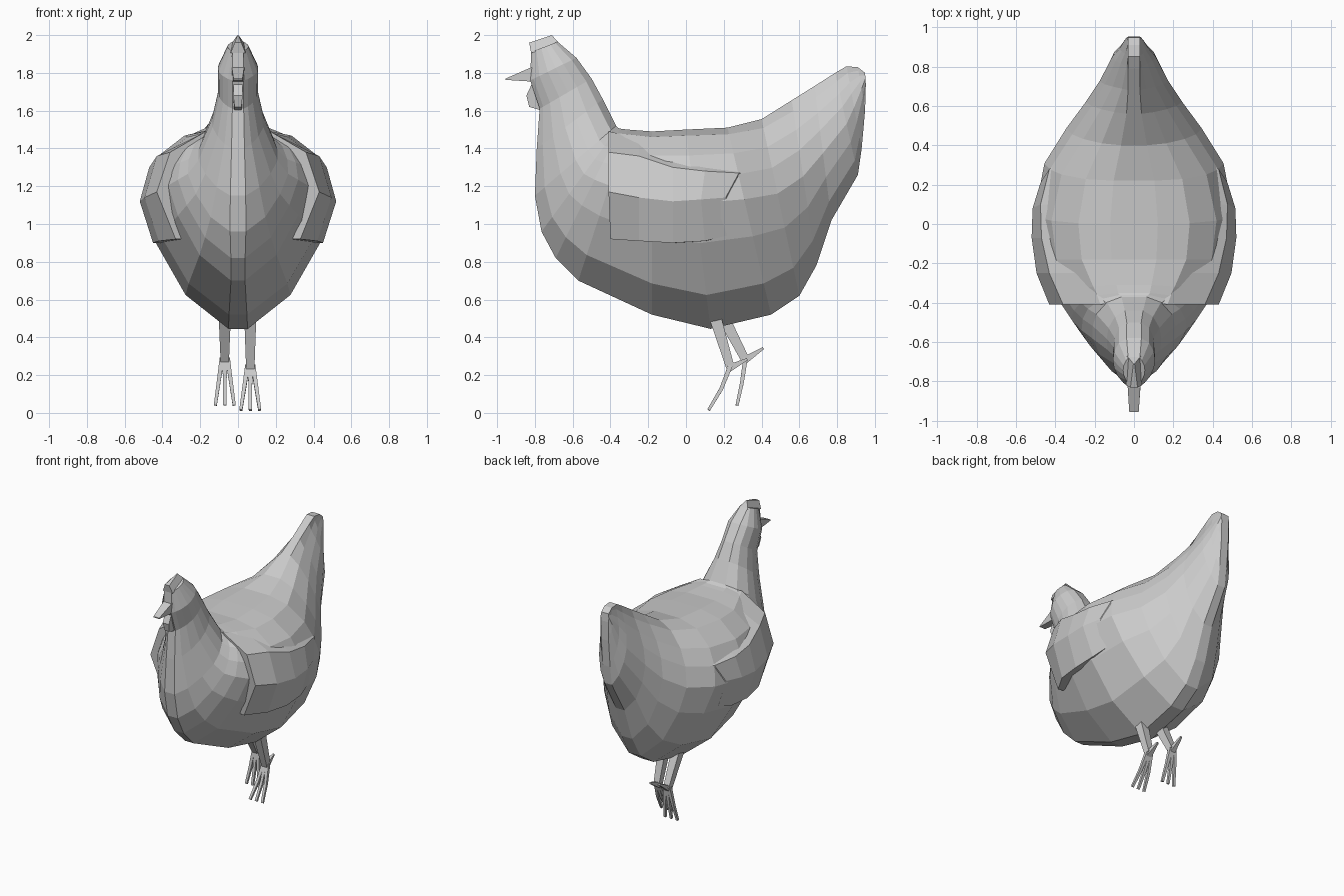
import bpy
import bmesh
from mathutils import Vector


def make(name, verts, faces):
    me = bpy.data.meshes.new(name)
    me.from_pydata([tuple(v) for v in verts], [], faces)
    bm = bmesh.new()
    bm.from_mesh(me)
    bmesh.ops.recalc_face_normals(bm, faces=bm.faces)
    bm.to_mesh(me)
    bm.free()
    ob = bpy.data.objects.new(name, me)
    bpy.context.collection.objects.link(ob)
    return ob


def loft(name, rings):
    n = len(rings[0])
    verts = [v for r in rings for v in r]
    faces = [(i * n + j, i * n + (j + 1) % n, (i + 1) * n + (j + 1) % n, (i + 1) * n + j)
             for i in range(len(rings) - 1) for j in range(n)]
    faces += [tuple(reversed(range(n))), tuple(range(len(verts) - n, len(verts)))]
    return make(name, verts, faces)


def limb(name, pts, radii):
    # tapered square tube through points
    rings = []
    for i, p in enumerate(pts):
        a, b = Vector(pts[max(i - 1, 0)]), Vector(pts[min(i + 1, len(pts) - 1)])
        d = (b - a).normalized()
        s = d.cross(Vector((1, 0, 0))).normalized()
        u = s.cross(d)
        r = radii[i]
        rings.append([Vector(p) + u * r * x + s * r * y
                      for x, y in ((1, 1), (-1, 1), (-1, -1), (1, -1))])
    return loft(name, rings)


def slab(name, outline):
    # outline of (y, z, half width), mirrored across x = 0
    n = len(outline)
    verts = [(s * w, y, z) for s in (-1, 1) for y, z, w in outline]
    faces = [tuple(range(n)), tuple(reversed(range(n, 2 * n)))]
    faces += [(i, i + n, (i + 1) % n + n, (i + 1) % n) for i in range(n)]
    return make(name, verts, faces)


# half cross-sections (width fraction, position from back to belly): neck, body, tail
PROFILES = [
    [(.35, 0), (.72, .1), (.95, .28), (1, .45), (.95, .62), (.75, .8), (.5, .93), (.28, 1)],
    [(.24, 0), (.56, .03), (.83, .13), (.95, .24), (1, .37), (.86, .57), (.55, .83), (.1, 1)],
    [(.12, 0), (.35, .08), (.62, .2), (.85, .33), (1, .5), (.92, .68), (.68, .86), (.2, 1)],
]

# rings: back y, z, belly y, z, half width, profile blend
RINGS = [
    (-.68, 1.965, -.82, 1.91, .055, 0),
    (-.58, 1.88, -.825, 1.76, .107, 0),
    (-.50, 1.77, -.775, 1.61, .105, 0),
    (-.44, 1.66, -.79, 1.40, .14, .2),
    (-.37, 1.52, -.80, 1.15, .215, .5),
    (-.36, 1.51, -.765, .96, .27, .7),
    (-.35, 1.505, -.69, .82, .32, .9),
    (-.31, 1.50, -.57, .70, .37, 1),
    (-.18, 1.49, -.18, .52, .475, 1),
    (0, 1.50, .13, .445, .505, 1),
    (.22, 1.51, .45, .52, .455, 1.1),
    (.40, 1.555, .60, .62, .345, 1.4),
    (.56, 1.655, .69, .78, .245, 1.7),
    (.68, 1.73, .77, 1.02, .175, 2),
    (.79, 1.80, .91, 1.26, .11, 2),
    (.85, 1.835, .93, 1.40, .075, 2),
    (.91, 1.83, .948, 1.60, .05, 2),
    (.948, 1.80, .952, 1.74, .035, 2),
]

# body, neck and tail in one skin, with a blunt edge round the tail
rings = []
for dy, dz, vy, vz, w, k in RINGS:
    i = min(int(k), 1)
    f = k - i
    half = [(a[0] + (b[0] - a[0]) * f, a[1] + (b[1] - a[1]) * f)
            for a, b in zip(PROFILES[i], PROFILES[i + 1])]
    pts = [(max(w * x, .03), dy + (vy - dy) * t, dz + (vz - dz) * t) for x, t in half]
    rings.append(pts + [(-x, y, z) for x, y, z in reversed(pts)])
loft("body", rings)

# folded wings: columns from front to back, each listed from top to bottom;
# the rear columns sink into the body
COLS = [
    [(.17, -.41, 1.49), (.36, -.41, 1.38), (.43, -.41, 1.17), (.33, -.40, .92)],
    [(.23, -.25, 1.455), (.43, -.25, 1.36), (.495, -.25, 1.14), (.42, -.25, .91)],
    [(.28, -.07, 1.42), (.47, -.07, 1.30), (.52, -.07, 1.12), (.45, -.07, .90)],
    [(.34, .10, 1.35), (.475, .10, 1.28), (.515, .08, 1.13), (.445, .10, .91)],
    [(.36, .28, 1.31), (.43, .28, 1.27), (.475, .21, 1.14), (.42, .22, .94)],
    [(.30, .34, 1.30), (.34, .34, 1.26), (.38, .30, 1.14), (.34, .30, .96)],
]
for side, s in (("right", 1), ("left", -1)):
    wing_rings = []
    for col in COLS:
        outer = [(s * x, y, z) for x, y, z in col]
        inner = [(s * (x - .09), y + .02, z) for x, y, z in reversed(col)]
        wing_rings.append(outer + inner)
    loft(side + "_wing", wing_rings)

# head details
slab("comb", [(-.82, 1.905, .04), (-.83, 1.96, .018), (-.71, 2.0, .003),
              (-.67, 1.955, .035)])
slab("beak", [(-.80, 1.835, .035), (-.83, 1.825, .032), (-.955, 1.77, .024),
              (-.955, 1.763, .024), (-.83, 1.755, .03), (-.80, 1.755, .03)])
slab("wattle", [(-.77, 1.76, .025), (-.81, 1.755, .025), (-.845, 1.68, .025),
                (-.83, 1.62, .018), (-.76, 1.60, .02)])

# legs: x, hip y, ankle (y, z), toe tip (y, z), hind toe tip (y, z)
LEGS = [
    ("right", .065, .15, (.235, .24), (.12, .015), (.325, .285)),
    ("left", -.07, .19, (.315, .28), (.27, .04), (.41, .343)),
]
for side, x, hy, ank, toe, hind in LEGS:
    limb(side + "_leg", [(x, hy, .52), (x, *ank)], [.032, .022])
    for j in (-1, 0, 1):
        mid = (ank[0] * .58 + toe[0] * .42, ank[1] * .5 + toe[1] * .5)
        limb(f"{side}_toe_{j + 2}",
             [(x + j * .015, ank[0], ank[1] + .01), (x + j * .033, *mid),
              (x + j * .05, *toe)], [.012, .010, .008])
    limb(side + "_hind_toe", [(x, ank[0] - .01, ank[1] - .005), (x, *hind)], [.02, .006])
